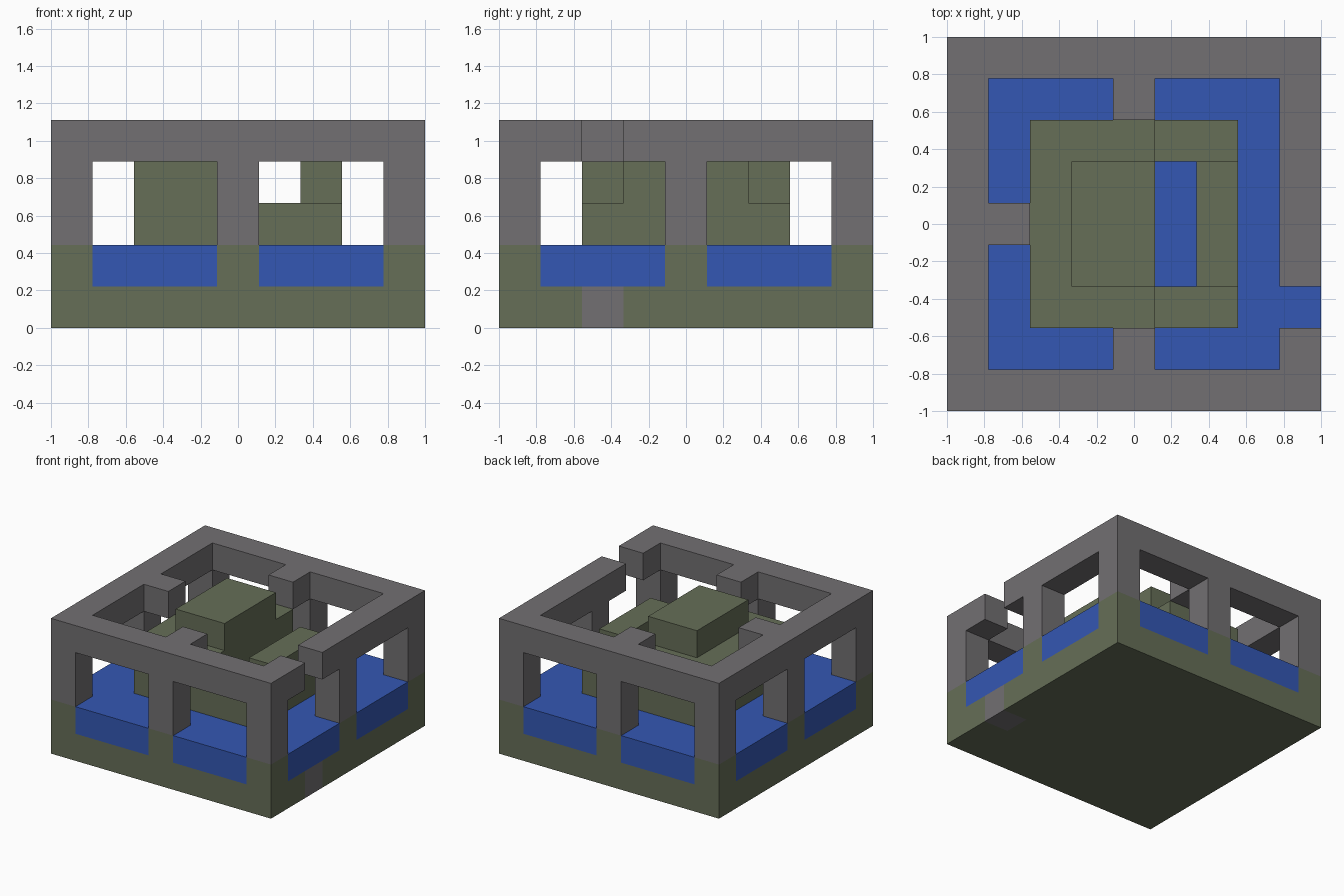
import bpy
import bmesh
from mathutils import Vector

if "Cube" in bpy.data.objects:
    bpy.data.objects.remove(bpy.data.objects["Cube"], do_unlink=True)

N = 9            # blocks along each side
U = 2 / N        # size of one block
LAST, MID = N - 1, N // 2


def material(name, rgb):
    mat = bpy.data.materials.new(name)
    mat.use_nodes = True
    mat.diffuse_color = (*rgb, 1)
    mat.node_tree.nodes["Principled BSDF"].inputs["Base Color"].default_value = (*rgb, 1)
    return mat


stone = material("grey stone", (0.168, 0.160, 0.168))
moss = material("olive moss", (0.132, 0.157, 0.096))
blue = material("water blue", (0.034, 0.096, 0.451))


def block(x, y, z):
    """Set of cells filling inclusive ranges given as (first, last)."""
    return {(i, j, k)
            for i in range(x[0], x[1] + 1)
            for j in range(y[0], y[1] + 1)
            for k in range(z[0], z[1] + 1)}


def rim(k):
    """Outermost ring of cells in one layer."""
    return block((0, LAST), (0, LAST), (k, k)) - block((1, LAST - 1), (1, LAST - 1), (k, k))


full = (0, LAST)

# Post positions: corners and the middle of each side
posts = [(i, j) for i in (0, MID, LAST) for j in (0, MID, LAST) if (i, j) != (MID, MID)]

# Base slab with one stone block in its side, and moss feet under the posts
drain = {(LAST, 2, 0)}
feet = {(i, j, 1) for i, j in posts}
base = (block(full, full, (0, 0)) - drain) | feet

# Water layer around the feet
water = block(full, full, (1, 1)) - feet

# Posts, broken top beam and the stubs pointing inward
pillars = {(i, j, k) for i, j in posts for k in (2, 3)}
beam = rim(4) - {(LAST, 2, 4)}
stubs = {(MID, 1, 4), (MID, LAST - 1, 4), (1, MID, 4)}

# Stepped island with a water-filled slot
island = block((2, 6), (2, 6), (2, 2)) - block((5, 5), (3, 5), (2, 2))
island |= block((2, 4), (2, 6), (3, 3)) | block((6, 6), (3, 5), (3, 3))
island |= block((3, 4), (3, 5), (4, 4))

parts = [
    ("base_slab", base, moss),
    ("drain_block", drain, stone),
    ("water", water, blue),
    ("pillars", pillars, stone),
    ("top_beam", beam, stone),
    ("beam_stubs", stubs, stone),
    ("stepped_island", island, moss),
]
solid = set().union(*(cells for _, cells, _ in parts))


def build(name, cells, mat):
    """Skin a set of cells, leaving out faces buried against other cells."""
    bm = bmesh.new()
    for cell in sorted(cells):
        centre = Vector(cell) + Vector((0.5, 0.5, 0.5))
        for axis in range(3):
            for sign in (-1, 1):
                n = Vector((0, 0, 0))
                n[axis] = sign
                if tuple(int(c + d) for c, d in zip(cell, n)) in solid:
                    continue
                a = Vector((0, 0, 0))
                a[(axis + 1) % 3] = 0.5
                b = n.cross(a)
                mid = centre + n / 2
                corners = [mid - a - b, mid + a - b, mid + a + b, mid - a + b]
                bm.faces.new([bm.verts.new(p * U - Vector((1, 1, 0))) for p in corners])
    bmesh.ops.remove_doubles(bm, verts=bm.verts, dist=U / 100)
    mesh = bpy.data.meshes.new(name)
    bm.to_mesh(mesh)
    bm.free()
    mesh.materials.append(mat)
    bpy.context.collection.objects.link(bpy.data.objects.new(name, mesh))


for part in parts:
    build(*part)
